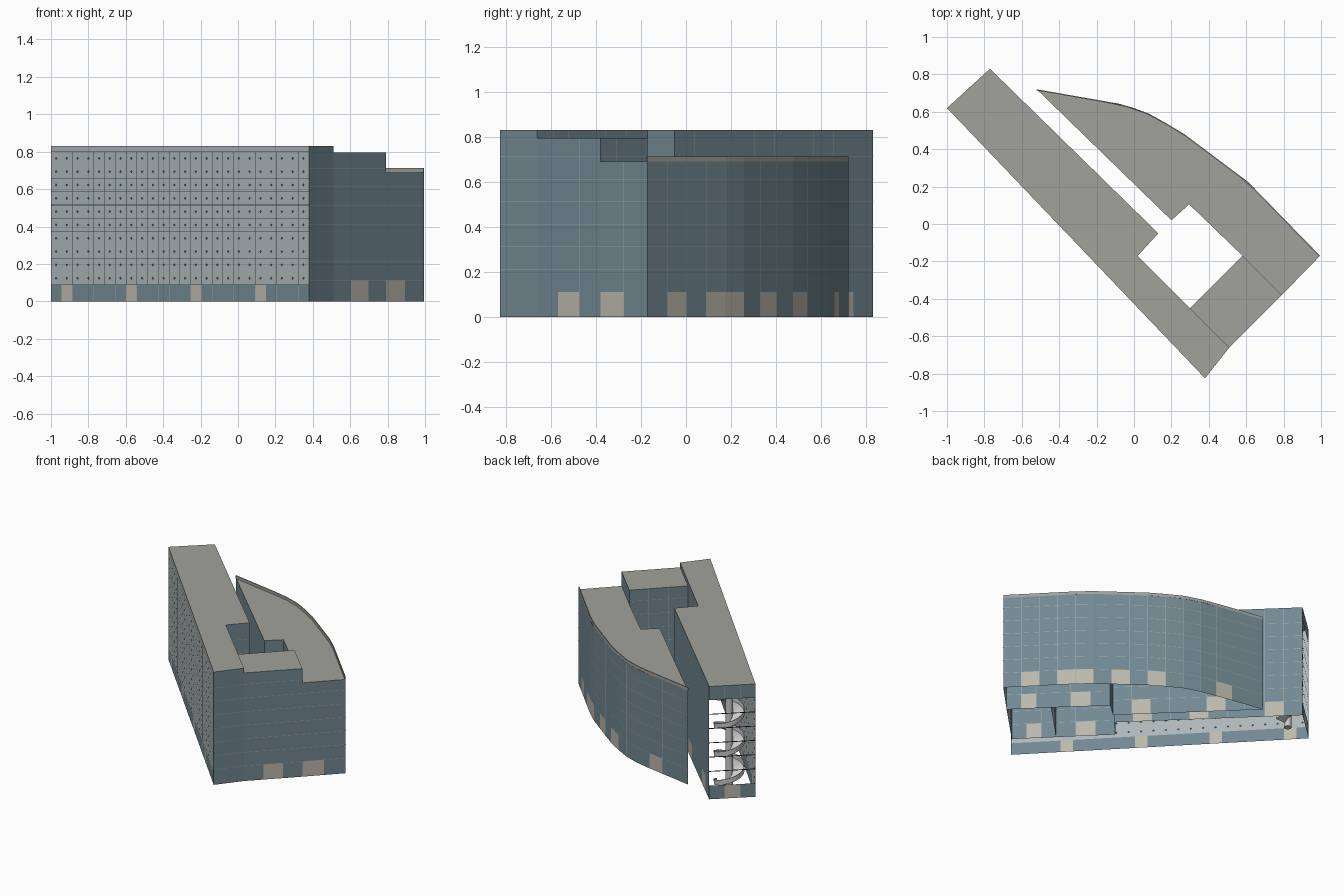
import bpy, bmesh, math
from mathutils import Vector

if "Cube" in bpy.data.objects:
    bpy.data.objects.remove(bpy.data.objects["Cube"])


def mat(name, c):
    m = bpy.data.materials.new(name)
    m.diffuse_color = (*c, 1)
    m.use_nodes = True
    m.node_tree.nodes["Principled BSDF"].inputs["Base Color"].default_value = m.diffuse_color
    return m


GLASS = mat("glass", (0.17, 0.25, 0.29))
DOOR = mat("door", (0.50, 0.48, 0.41))
ROOF = mat("roof", (0.36, 0.36, 0.33))
PANEL = mat("panel", (0.42, 0.47, 0.48))
LINE = mat("mullion", (0.36, 0.42, 0.43))
DARK = mat("dark", (0.04, 0.06, 0.07))
PALE = mat("pale", (0.65, 0.66, 0.64))


def finish(name, bm, *mats):
    me = bpy.data.meshes.new(name)
    bm.to_mesh(me)
    bm.free()
    for m in mats:
        me.materials.append(m)
    ob = bpy.data.objects.new(name, me)
    bpy.context.collection.objects.link(ob)
    return ob


def quad(bm, p, q, z0, z1, idx=0, off=0.0):
    """Upright rectangle from p to q, moved outward (right of travel) by off."""
    p, q = Vector(p), Vector(q)
    d = (q - p).normalized()
    n = Vector((d.y, -d.x)) * off
    p, q = p + n, q + n
    f = bm.faces.new([bm.verts.new((a.x, a.y, z)) for a, z in
                      ((p, z0), (q, z0), (q, z1), (p, z1))])
    f.material_index = idx


def divide(a, b, size):
    a, b = Vector(a), Vector(b)
    n = max(1, round((b - a).length / size))
    return [a.lerp(b, i / n) for i in range(n + 1)]


def resample(pts, n):
    """Points at equal arc length along a polyline."""
    pts = [Vector(p) for p in pts]
    lens = [(b - a).length for a, b in zip(pts, pts[1:])]
    out = []
    for i in range(n + 1):
        t = sum(lens) * i / n
        for k, l in enumerate(lens):
            if t <= l or k == len(lens) - 1:
                out.append(pts[k].lerp(pts[k + 1], min(1, t / l)))
                break
            t -= l
    return out


def glass_wall(name, cols, top, doors=(), base=0.112, z0=0.0):
    """Curtain wall: a door row, glass above, and a grid of thin mullions."""
    bm, lines = bmesh.new(), bmesh.new()
    for i, (p, q) in enumerate(zip(cols, cols[1:])):
        if z0 < base:
            quad(bm, p, q, z0, base, int(i in doors))
        quad(bm, p, q, max(base, z0), top)
        z = base
        while z < top - 0.03:
            if z > z0:
                quad(lines, p, q, z - 0.001, z + 0.001, 0, 0.001)
            z += 0.1
        if i:
            d = (q - p).normalized() * 0.001
            quad(lines, p - d, p + d, z0, top, 0, 0.001)
    bmesh.ops.remove_doubles(bm, verts=bm.verts, dist=1e-5)
    finish(name, bm, GLASS, DOOR)
    finish(name + "_mullions", lines, LINE)


def roof(name, pts, z):
    bm = bmesh.new()
    bm.faces.new([bm.verts.new((p[0], p[1], z)) for p in pts])
    bmesh.ops.triangulate(bm, faces=bm.faces[:])
    finish(name, bm, ROOF)


# Plan corners
A, B, C = (-1, 0.62), (0.38, -0.825), (0.51, -0.66)
D, E, F, G = (0.30, -0.45), (0.02, -0.17), (0.13, -0.05), (-0.77, 0.83)
H, I = (0.79, -0.38), (0.58, -0.17)
J, K, L = (0.295, 0.105), (0.20, 0.02), (-0.52, 0.72)
curve = [(0.995, -0.17), (0.80, 0.03), (0.61, 0.225), (0.45, 0.345), (0.27, 0.48),
         (0.17, 0.54), (0.08, 0.59), (0.0, 0.62), (-0.08, 0.643), L]
S, M, W = 0.83, 0.795, 0.69   # roof heights: slab, link, curved wing

# Long slab
roof("slab_roof", [A, B, C, D, E, F, G], S)
glass_wall("slab_corner_wall", divide(B, C, 0.21), S)
glass_wall("slab_party_wall", divide(C, D, 0.1), S, {1})
glass_wall("slab_court_wall", divide(D, E, 0.13), S, {1})
glass_wall("slab_step_wall", divide(E, F, 0.16), S)
glass_wall("slab_inner_wall", divide(F, G, 0.126), S, {1, 4, 8})

# Perforated front facade over a glazed base
cols = divide(A, B, 2.0 / 24)
n = len(cols) - 1
Z0, ROW = 0.088, 0.0712
glass_wall("facade_base", cols, Z0, {1, 7, 13, 19}, Z0 - 0.0001)
bm, joints, dots = bmesh.new(), bmesh.new(), bmesh.new()
quad(bm, A, B, Z0, S)
along = (Vector(B) - Vector(A)).normalized()
out = Vector((along.y, -along.x))
for r in range(11):
    z = Z0 + r * ROW
    t = 0.0018 if r % 2 == 0 else 0.0008
    quad(joints, A, B, z - t, z + t, 0, 0.001)
for i, p in enumerate(cols):
    if 0 < i < n:
        quad(joints, p - along * 0.0012, p + along * 0.0012, Z0, Z0 + 10 * ROW, 0, 0.001)
    if i < n:
        mid = (p + cols[i + 1]) / 2
        for r in range(10):
            z = Z0 + (r + 0.5) * ROW
            for side in (0.002, -0.002):
                c = mid + out * side
                corners = [(c + along * dx, z + dz) for dx, dz in
                           ((-0.01, 0), (0, -0.009), (0.01, 0), (0, 0.009))]
                if side < 0:
                    corners.reverse()
                dots.faces.new([dots.verts.new((v.x, v.y, h)) for v, h in corners])
finish("facade_panel", bm, PANEL)
finish("facade_joints", joints, DARK)
finish("facade_diamonds", dots, DARK)

# Open stair end of the slab: base with door, head band, floor bars
end = divide(G, A, 0.104)
glass_wall("stair_end_base", end, 0.1, {1}, 0.0999)
glass_wall("stair_end_head", end, S, (), 0.73, 0.73)
bm = bmesh.new()
for k in range(1, 6):
    z = 0.1 + k * 0.105
    quad(bm, G, A, z - 0.003, z + 0.003)
finish("stair_end_bars", bm, DARK)

# Spiral stair
cx, cy = -0.80, 0.64
bpy.ops.mesh.primitive_cylinder_add(vertices=24, radius=0.025, depth=0.8, location=(cx, cy, 0.4))
col = bpy.context.object
col.name = "stair_column"
col.data.materials.append(PALE)
bpy.ops.object.shade_smooth_by_angle()
bm = bmesh.new()
prev = None
for i in range(24 * 3 + 13):
    a, z = math.tau * i / 24, 0.03 + 0.208 * i / 24
    ring = [bm.verts.new((cx + r * math.cos(a), cy + r * math.sin(a), z + h))
            for r, h in ((0.025, 0), (0.1, 0), (0.1, 0.035))]
    if prev:
        for k in (0, 1):
            bm.faces.new((prev[k], prev[k + 1], ring[k + 1], ring[k]))
    prev = ring
ramp = finish("stair_ramp", bm, PALE)
ramp.modifiers.new("thickness", "SOLIDIFY").thickness = 0.004

# Link block
roof("link_roof", [D, C, H, I], M)
glass_wall("link_outer_wall", divide(C, H, 0.132), M, {1})
glass_wall("link_court_wall", divide(I, D, 0.132), M, {1})
glass_wall("link_party_wall", divide(H, I, 0.1), M, {1})

# Curved wing
roof("wing_roof", [H] + curve + [K, J, I], W)
glass_wall("wing_end_wall", divide(H, curve[0], 0.145), W, {0})
glass_wall("wing_court_wall", divide(I, J, 0.13), W, {1})
glass_wall("wing_step_wall", divide(J, K, 0.13), W)
glass_wall("wing_inner_wall", divide(K, L, 0.126), W, {1, 5})
arc = resample(curve, 15)
glass_wall("wing_curved_wall", arc, W, {1, 3, 4, 6, 8, 12})

# Coping along the curved wall
bm = bmesh.new()
for p, q in zip(arc, arc[1:]):
    quad(bm, p, q, W, 0.712)
bmesh.ops.remove_doubles(bm, verts=bm.verts, dist=1e-5)
coping = finish("wing_coping", bm, ROOF)
mod = coping.modifiers.new("thickness", "SOLIDIFY")
mod.thickness, mod.offset = 0.006, -1
